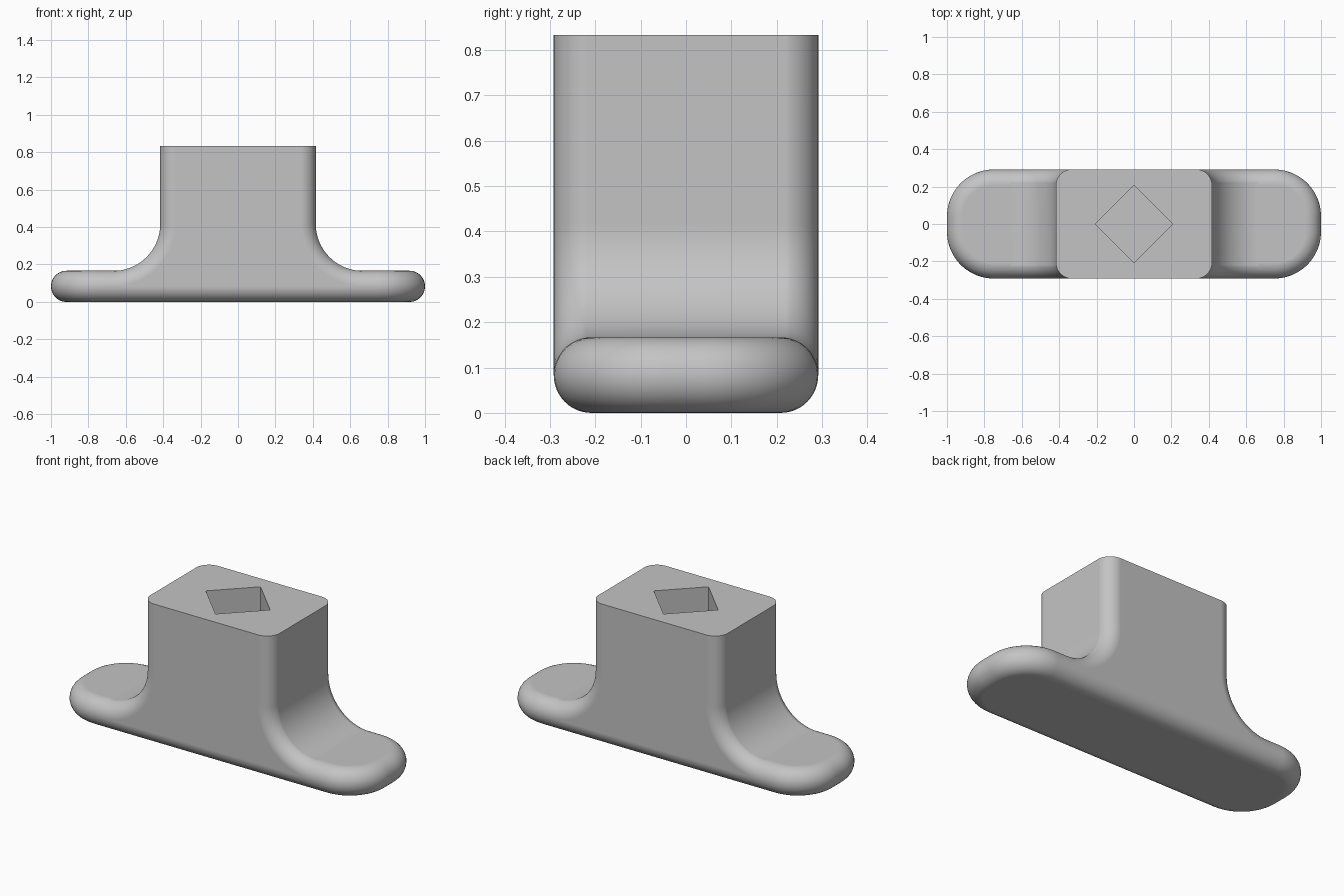
import bpy, bmesh, math

cube = bpy.data.objects.get("Cube")
if cube:
    bpy.data.objects.remove(cube)

HALF_W = 0.2917      # half depth in y
R = 0.0833           # edge rounding
FILLET = 0.25        # stem-to-foot fillet and plan corner radius
STEM = 0.4167        # half width of the stem
TOP = 0.8333
SOCKET_DEPTH = 0.42
STEPS = 12

grey = bpy.data.materials.new("plain grey")
grey.use_nodes = True
grey.diffuse_color = (0.55, 0.55, 0.55, 1)
grey.node_tree.nodes["Principled BSDF"].inputs["Base Color"].default_value = (0.55, 0.55, 0.55, 1)


def loft(name, rings):
    """Skin a list of equal closed rings and cap both ends."""
    bm = bmesh.new()
    loops = [[bm.verts.new(p) for p in ring] for ring in rings]
    n = len(loops[0])
    for a, b in zip(loops, loops[1:]):
        for i in range(n):
            j = (i + 1) % n
            bm.faces.new((a[i], a[j], b[j], b[i]))
    bm.faces.new(loops[0][::-1])
    bm.faces.new(loops[-1])
    bmesh.ops.remove_doubles(bm, verts=bm.verts, dist=1e-5)
    bmesh.ops.recalc_face_normals(bm, faces=bm.faces)
    mesh = bpy.data.meshes.new(name)
    bm.to_mesh(mesh)
    bm.free()
    obj = bpy.data.objects.new(name, mesh)
    bpy.context.collection.objects.link(obj)
    mesh.materials.append(grey)
    return obj


def smooth(obj):
    bpy.ops.object.select_all(action="DESELECT")
    obj.select_set(True)
    bpy.context.view_layer.objects.active = obj
    bpy.ops.object.shade_smooth_by_angle(angle=math.radians(35))
    mod = obj.modifiers.new("even shading", "WEIGHTED_NORMAL")
    mod.keep_sharp = True


def rounding():
    """Inset and outward travel for each step of a half-round edge."""
    for k in range(2 * STEPS + 1):
        t = -math.pi / 2 + math.pi * k / (2 * STEPS)
        yield R * (1 - math.cos(t)), R * math.sin(t)


def plan_ring(inset, z):
    """Rounded rectangle outline of the foot."""
    ring = []
    for q, (sx, sy) in enumerate([(1, 1), (-1, 1), (-1, -1), (1, -1)]):
        for i in range(STEPS + 1):
            a = (q + i / STEPS) * math.pi / 2
            rad = FILLET - inset
            ring.append((sx * (1 - FILLET) + rad * math.cos(a),
                         sy * (HALF_W - FILLET) + rad * math.sin(a), z))
    return ring


def stem_ring(inset, y):
    """Stem outline with the flared fillets, inset along the flared sides."""
    side = [(STEM - inset, TOP)]
    for i in range(2 * STEPS + 1):
        a = math.pi + math.pi / 2 * i / (2 * STEPS)
        side.append((STEM + FILLET + (FILLET + inset) * math.cos(a),
                     2 * R + FILLET + (FILLET + inset) * math.sin(a)))
    side.append((STEM + FILLET, R))
    outline = side + [(-x, z) for x, z in reversed(side)]
    return [(x, y, z) for x, z in outline]


# Bull-nosed foot
foot = loft("foot", [plan_ring(d, R + h) for d, h in rounding()])
smooth(foot)

# Flared stem, rounded toward the front and back
steps = list(rounding())
stem = loft("stem", [stem_ring(d, h + math.copysign(HALF_W - R, h))
                     for d, h in steps if abs(h) > 1e-6])

# Square socket turned by 45 degrees
half_diag = 0.207
diamond = [(half_diag, 0), (0, half_diag), (-half_diag, 0), (0, -half_diag)]
cutter = loft("socket_cutter", [[(x, y, z) for x, y in diamond]
                                for z in (TOP - SOCKET_DEPTH, TOP + 0.1)])
cutter.hide_render = True
cut = stem.modifiers.new("socket", "BOOLEAN")
cut.operation = "DIFFERENCE"
cut.solver = "EXACT"
cut.object = cutter
bpy.ops.object.select_all(action="DESELECT")
bpy.context.view_layer.objects.active = stem
stem.select_set(True)
bpy.ops.object.modifier_apply(modifier=cut.name)
bpy.data.objects.remove(cutter)
smooth(stem)
